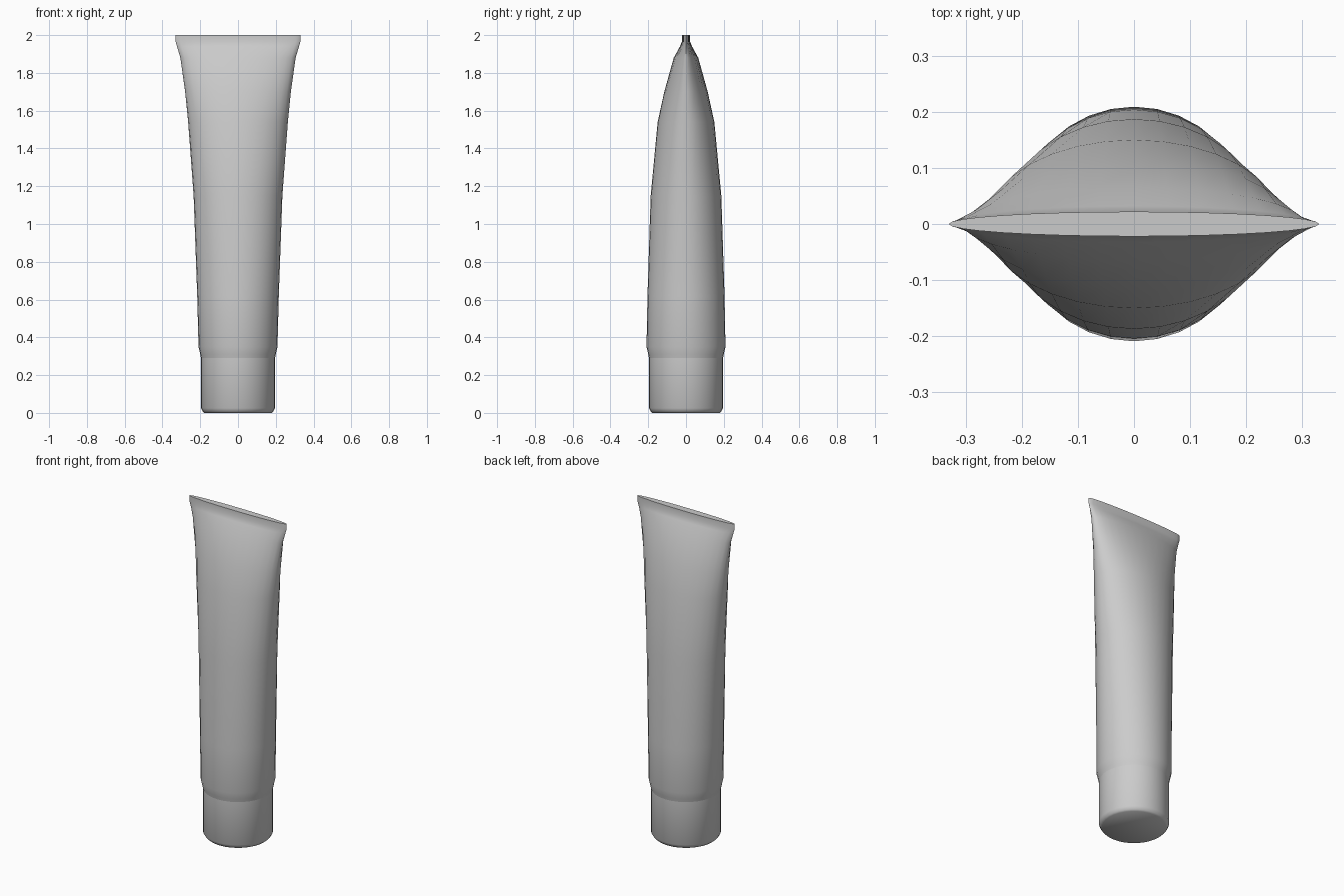
import bpy, bmesh, math

cube = bpy.data.objects.get("Cube")
if cube:
    bpy.data.objects.remove(cube, do_unlink=True)

SIDES = 32


def make_material(name, color):
    mat = bpy.data.materials.new(name)
    mat.use_nodes = True
    mat.diffuse_color = color
    mat.node_tree.nodes["Principled BSDF"].inputs["Base Color"].default_value = color
    return mat


def loft(name, sections, mat):
    """Skin a stack of elliptical sections (z, half width, half depth) and close both ends."""
    bm = bmesh.new()
    rings = []
    for z, rx, ry in sections:
        angles = [2 * math.pi * i / SIDES for i in range(SIDES)]
        rings.append([bm.verts.new((rx * math.cos(a), ry * math.sin(a), z)) for a in angles])
    for low, high in zip(rings, rings[1:]):
        for i in range(SIDES):
            j = (i + 1) % SIDES
            bm.faces.new((low[i], low[j], high[j], high[i]))
    bm.faces.new(rings[0][::-1])
    bm.faces.new(rings[-1])
    mesh = bpy.data.meshes.new(name)
    bm.to_mesh(mesh)
    bm.free()
    mesh.materials.append(mat)
    obj = bpy.data.objects.new(name, mesh)
    bpy.context.collection.objects.link(obj)
    bpy.ops.object.select_all(action='DESELECT')
    obj.select_set(True)
    bpy.context.view_layer.objects.active = obj
    bpy.ops.object.shade_smooth_by_angle(angle=math.radians(50))
    return obj


grey = make_material("plain grey", (0.6, 0.6, 0.6, 1))

# Screw cap the tube stands on, with a softened lower edge
loft("cap", [(0, 0.178, 0.178), (0.008, 0.187, 0.187), (0.025, 0.196, 0.196),
             (0.31, 0.196, 0.196)], grey)

# Tube body: round at the shoulder, flattening and widening to the crimp
loft("tube_body", [(0.29, 0.196, 0.196), (0.31, 0.2, 0.2), (0.35, 0.209, 0.209),
                   (0.62, 0.216, 0.204), (1.15, 0.235, 0.187), (1.54, 0.264, 0.15),
                   (1.7, 0.28, 0.115), (1.88, 0.305, 0.065), (1.94, 0.323, 0.032),
                   (1.965, 0.33, 0.022), (2, 0.33, 0.022)], grey)
